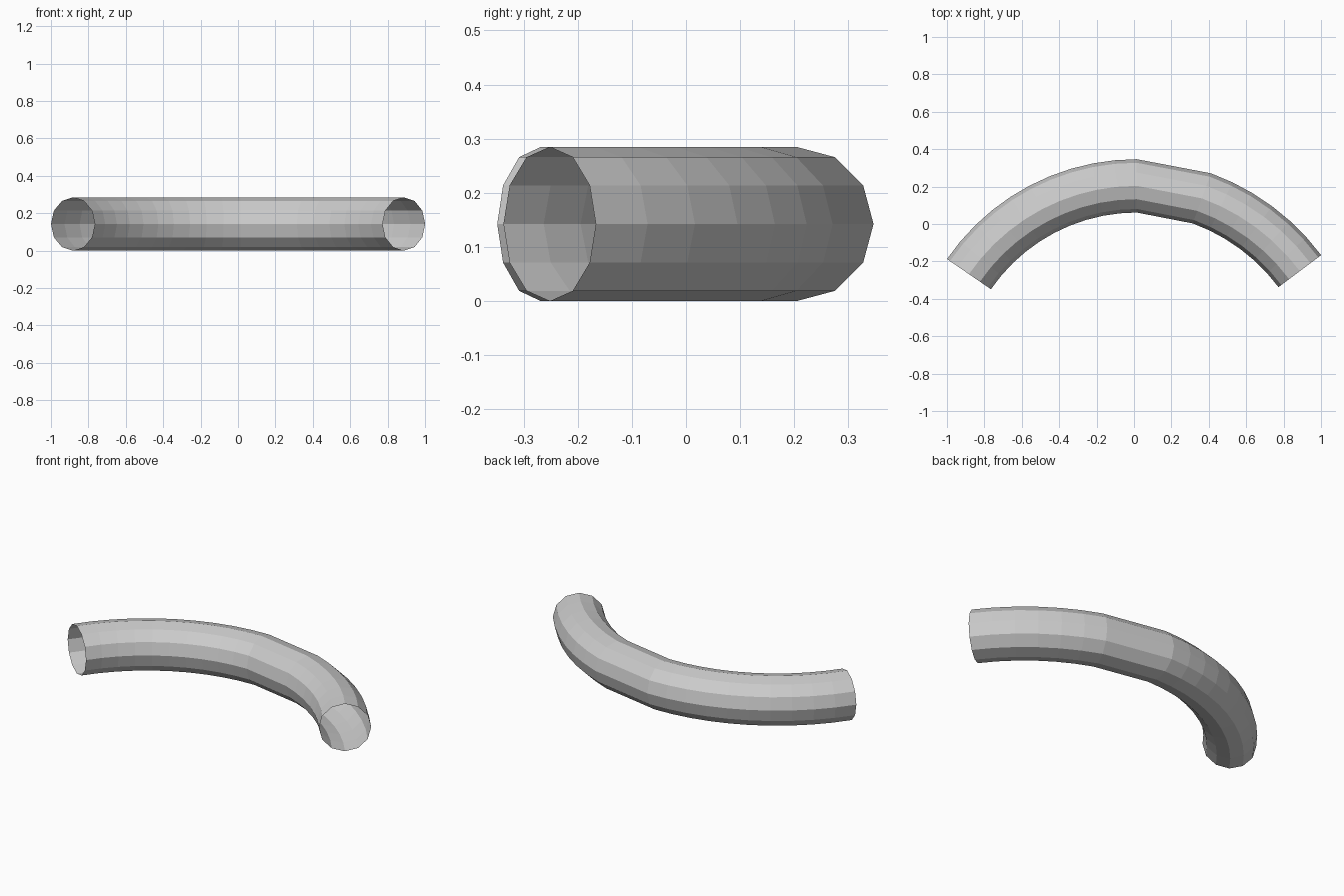
import bpy, bmesh
from math import sin, cos, radians, pi
from mathutils import Vector

if "Cube" in bpy.data.objects:
    bpy.data.objects.remove(bpy.data.objects["Cube"])

SIDES, R = 12, 0.1425


def arc(start, end, a0, a1, n):
    """Centreline points from start to end, with the tangent turning from a0 to a1 degrees."""
    p, q = Vector(start), Vector(end)
    a0, a1 = radians(a0), radians(a1)
    radius = (q - p).length / (2 * sin((a0 - a1) / 2))
    centre = p + radius * Vector((sin(a0), -cos(a0)))
    pts = []
    for i in range(n + 1):
        a = a0 + (a1 - a0) * i / n
        pts.append((centre + radius * Vector((-sin(a), cos(a))), a))
    return pts


# Left bend, one straight stretch, right bend
path = arc((-0.8825, -0.268), (0.015, 0.203), 55.5, 0, 10)
path += arc((0.363, 0.137), (0.8865, -0.252), -20, -53.2, 6)

# Rings of the open pipe, each square to the path
bm = bmesh.new()
rings = []
for p, a in path:
    ring = []
    for k in range(SIDES):
        t = 2 * pi * k / SIDES
        out = R * cos(t)
        ring.append(bm.verts.new((p.x - sin(a) * out, p.y + cos(a) * out, R + R * sin(t))))
    rings.append(ring)

for r0, r1 in zip(rings, rings[1:]):
    for k in range(SIDES):
        j = (k + 1) % SIDES
        bm.faces.new((r0[k], r0[j], r1[j], r1[k]))
bmesh.ops.recalc_face_normals(bm, faces=bm.faces)

mesh = bpy.data.meshes.new("curved_pipe")
bm.to_mesh(mesh)
bm.free()
bpy.context.collection.objects.link(bpy.data.objects.new("curved_pipe", mesh))
